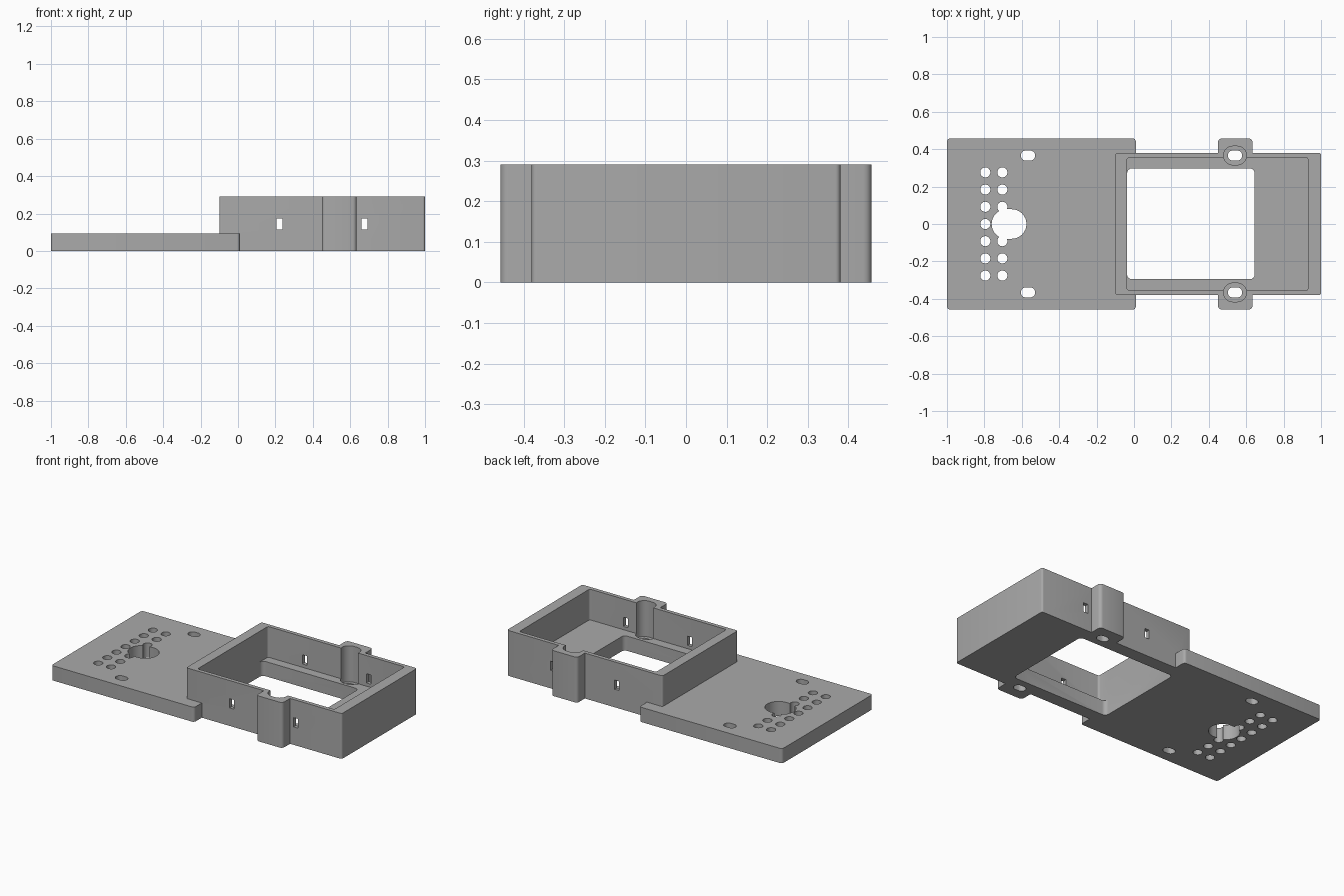
import bpy, bmesh, math

if "Cube" in bpy.data.objects:
    bpy.data.objects.remove(bpy.data.objects["Cube"])

PLATE_H, WALL_H = 0.094, 0.29
HOLE_ROWS = [0.276 - i * 0.092 for i in range(7)]

grey = bpy.data.materials.new("mid grey")
grey.diffuse_color = (0.40, 0.40, 0.40, 1)
grey.use_nodes = True
grey.node_tree.nodes["Principled BSDF"].inputs["Base Color"].default_value = grey.diffuse_color


def prism(name, x0, x1, y0, y1, z0, z1, r, seg=4):
    """Upright block with rounded vertical corners (a slot when r is half its width)."""
    pts = []
    corners = [(x1 - r, y1 - r), (x0 + r, y1 - r), (x0 + r, y0 + r), (x1 - r, y0 + r)]
    for q, (cx, cy) in enumerate(corners):
        for i in range(seg + 1):
            a = (q + i / seg) * math.pi / 2
            pts.append((cx + r * math.cos(a), cy + r * math.sin(a), z0))
    bm = bmesh.new()
    verts = [bm.verts.new(p) for p in pts]
    face = bm.faces.new(verts)
    top = bmesh.ops.extrude_face_region(bm, geom=[face])["geom"]
    bmesh.ops.translate(bm, vec=(0, 0, z1 - z0),
                        verts=[v for v in top if isinstance(v, bmesh.types.BMVert)])
    bmesh.ops.remove_doubles(bm, verts=bm.verts, dist=1e-5)
    bmesh.ops.recalc_face_normals(bm, faces=bm.faces)
    mesh = bpy.data.meshes.new(name)
    bm.to_mesh(mesh)
    bm.free()
    mesh.materials.append(grey)
    ob = bpy.data.objects.new(name, mesh)
    bpy.context.collection.objects.link(ob)
    return ob


def slot(name, cx, cy, w, h, z0, z1):
    return prism(name, cx - w / 2, cx + w / 2, cy - h / 2, cy + h / 2, z0, z1, h / 2, 8)


def combine(body, other, operation):
    mod = body.modifiers.new(operation.lower(), 'BOOLEAN')
    mod.object, mod.operation, mod.solver = other, operation, 'EXACT'
    bpy.context.view_layer.objects.active = body
    bpy.ops.object.modifier_apply(modifier=mod.name)
    bpy.data.objects.remove(other)


# Solid parts: flat plate, tall box and two screw lugs
body = prism("mounting_bracket", -1, 0.01, -0.457, 0.457, 0, PLATE_H, 0.016)
combine(body, prism("box", -0.10, 1, -0.38, 0.38, 0, WALL_H, 0.012), 'UNION')
combine(body, prism("lugs", 0.449, 0.634, -0.457, 0.457, 0, WALL_H, 0.02), 'UNION')

# Box cavity and floor window
cutters = [prism("cavity", -0.037, 0.93, -0.355, 0.355, PLATE_H, 0.5, 0.012),
           prism("window", -0.037, 0.645, -0.295, 0.297, -0.1, 0.4, 0.025)]

# Screw slots, with deep recesses in the lugs
for y in (-0.366, 0.366):
    cutters.append(slot("recess", 0.54, y, 0.123, 0.1, 0.06, 0.5))
    cutters.append(slot("lug_slot", 0.54, y, 0.077, 0.054, -0.1, 0.4))
    cutters.append(slot("plate_slot", -0.567, y, 0.077, 0.054, -0.1, 0.4))

# Cable opening and two rows of round holes
cutters.append(slot("cable_opening", -0.668, 0, 0.186, 0.158, -0.1, 0.4))
for x in (-0.795, -0.704):
    for y in HOLE_ROWS:
        if x < -0.75 or abs(y) > 0.05:
            cutters.append(slot("pin_hole", x, y, 0.0541, 0.054, -0.1, 0.4))

# Small slits through both long walls
for x in (0.222, 0.676):
    cutters.append(prism("wall_slit", x - 0.016, x + 0.016, -0.6, 0.6, 0.115, 0.174, 0.001, 1))

for c in cutters:
    combine(body, c, 'DIFFERENCE')

# Smooth the rounded walls, keep edges sharp
bpy.ops.object.select_all(action='DESELECT')
body.select_set(True)
bpy.context.view_layer.objects.active = body
bpy.ops.object.shade_smooth_by_angle(angle=math.radians(30))
